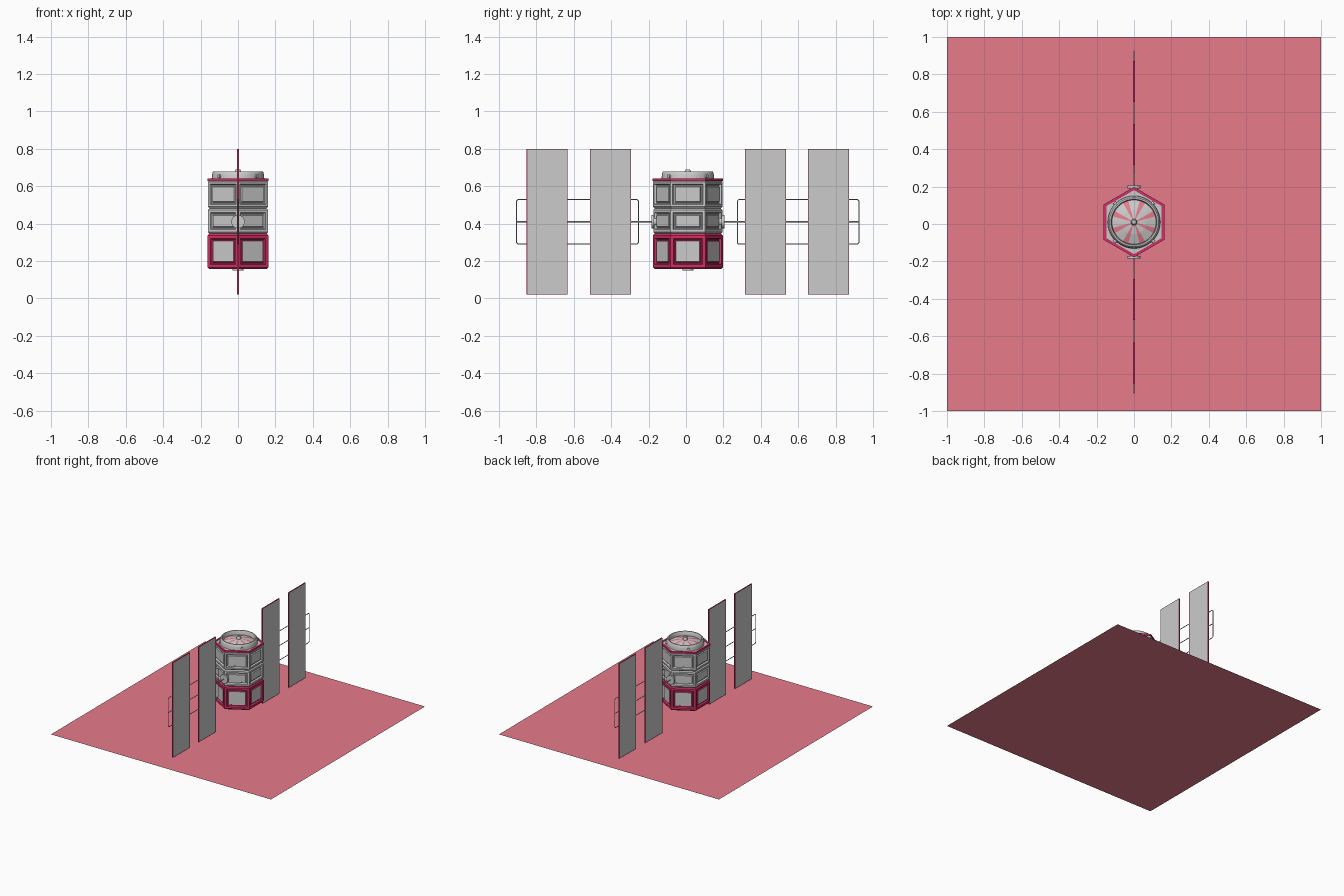
import bpy, bmesh, math
from mathutils import Matrix, Vector

if "Cube" in bpy.data.objects:
    bpy.data.objects.remove(bpy.data.objects["Cube"])

CY = 0.01    # body centre along y
ZA = 0.41    # height of the wing axle


def material(name, rgb):
    m = bpy.data.materials.new(name)
    m.diffuse_color = (*rgb, 1)
    m.use_nodes = True
    m.node_tree.nodes["Principled BSDF"].inputs["Base Color"].default_value = m.diffuse_color
    return m


GREY = material("grey", (0.8, 0.8, 0.8))
RED = material("crimson", (0.65, 0.03, 0.13))
PINK = material("rose", (0.8, 0.2, 0.26))


def finish(bm, name, mats=(), smooth=False):
    me = bpy.data.meshes.new(name)
    bm.to_mesh(me)
    bm.free()
    ob = bpy.data.objects.new(name, me)
    bpy.context.collection.objects.link(ob)
    for m in mats:
        me.materials.append(m)
    if smooth:
        bpy.ops.object.select_all(action='DESELECT')
        ob.select_set(True)
        bpy.context.view_layer.objects.active = ob
        bpy.ops.object.shade_smooth_by_angle(angle=math.radians(35))
    return ob


def lathe(profile, n, cap=True, closed=False):
    """Revolve (radius, z) points, listed from bottom to top on the outside."""
    bm = bmesh.new()
    rings = []
    for r, z in profile:
        angles = [math.pi / 2 + 2 * math.pi * k / n for k in range(n)]
        rings.append([bm.verts.new((r * math.cos(a), CY + r * math.sin(a), z)) for a in angles])
    pairs = list(zip(rings, rings[1:]))
    if closed:
        pairs.append((rings[-1], rings[0]))
    for a, b in pairs:
        for k in range(n):
            j = (k + 1) % n
            bm.faces.new((a[k], a[j], b[j], b[k]))
    if cap and not closed:
        bm.faces.new(rings[0][::-1])
        bm.faces.new(rings[-1])
    bm.normal_update()
    return bm


def tier(name, z0, z1, r, border, mats):
    """Hexagonal storey with a sunk groove and a raised panel on each side."""
    c = 0.009
    bm = lathe([(r - c, z0), (r, z0 + c), (r, z1 - c), (r - c, z1)], 6)
    sides = [f for f in bm.faces if abs(f.normal.z) < 0.01]
    for thickness, depth in ((border, 0), (0.005, -0.012), (0.006, 0), (0.004, 0.008)):
        bmesh.ops.inset_individual(bm, faces=sides, thickness=thickness,
                                   depth=depth, use_even_offset=True)
    for f in sides:
        f.material_index = 1
    return finish(bm, name, mats)


def cylinder(name, r, length, centre, direction, n=16):
    bm = bmesh.new()
    rot = Vector((0, 0, 1)).rotation_difference(Vector(direction)).to_matrix().to_4x4()
    bmesh.ops.create_cone(bm, cap_ends=True, segments=n, radius1=r, radius2=r,
                          depth=length, matrix=Matrix.Translation(centre) @ rot)
    return finish(bm, name, smooth=True)


def rod(name, points, radius, cyclic):
    cu = bpy.data.curves.new(name, 'CURVE')
    cu.dimensions = '3D'
    cu.bevel_depth = radius
    cu.bevel_resolution = 2
    cu.use_fill_caps = True
    sp = cu.splines.new('POLY')
    sp.points.add(len(points) - 1)
    for p, (y, z) in zip(sp.points, points):
        p.co = (0, y, z, 1)
    sp.use_cyclic_u = cyclic
    ob = bpy.data.objects.new(name, cu)
    bpy.context.collection.objects.link(ob)


# Square base sheet
bm = bmesh.new()
bmesh.ops.create_grid(bm, x_segments=1, y_segments=1, size=1)
finish(bm, "base_sheet", [PINK])

# Three hexagonal storeys
tier("lower_storey", 0.157, 0.346, 0.187, 0.016, [RED, GREY])
tier("middle_storey", 0.346, 0.482, 0.185, 0.014, [GREY, GREY])
tier("upper_storey", 0.482, 0.632, 0.186, 0.012, [GREY, GREY])

# Roof rim and lid
finish(lathe([(0.171, 0.628), (0.188, 0.628), (0.188, 0.641), (0.171, 0.641)], 6, closed=True),
       "roof_rim", [RED])
finish(lathe([(0.171, 0.630), (0.171, 0.637)], 6), "roof_lid")

# Round collar on the roof
finish(lathe([(0.141, 0.635), (0.139, 0.660), (0.135, 0.676), (0.131, 0.680),
              (0.123, 0.680), (0.118, 0.672), (0.118, 0.635)], 48, closed=True),
       "collar", smooth=True)

# Fan of alternating wedges inside the collar
bm = lathe([(0.119, 0.645), (0.065, 0.662), (0.012, 0.670)], 48, cap=False)
for f in bm.faces:
    c = f.calc_center_median()
    a = math.degrees(math.atan2(c.y - CY, c.x)) % 45
    f.material_index = 1 if 15 < a < 30 else 0
finish(bm, "fan_dish", [GREY, PINK])

# Finial above, foot disc below
finish(lathe([(0.017, 0.660), (0.017, 0.680), (0.011, 0.690)], 16), "finial", smooth=True)
cylinder("foot_disc", 0.03, 0.010, (0, CY, 0.154), (0, 0, 1), 24)

# Small bolts around the collar
for k in range(4):
    a = math.radians(45 + 90 * k)
    d = Vector((math.cos(a), math.sin(a), 0))
    cylinder(f"collar_bolt_{k + 1}", 0.010, 0.016, d * 0.141 + Vector((0, CY, 0.653)), d, 12)

# Wings on both sides: hub, axle, frame loop and two panels
for side, s in (("front", -1), ("back", 1)):
    cylinder(f"{side}_hub", 0.036, 0.014, (0, CY + s * 0.188, ZA), (0, s, 0), 16)
    cylinder(f"{side}_hub_core", 0.022, 0.04, (0, CY + s * 0.175, ZA), (0, s, 0), 16)
    rod(f"{side}_axle", [(CY + s * 0.17, ZA), (CY + s * 0.915, ZA)], 0.003, False)
    c = 0.008
    y0, y1, z0, z1 = 0.265, 0.915, 0.29, 0.53
    loop = [(y0 + c, z0), (y1 - c, z0), (y1, z0 + c), (y1, z1 - c),
            (y1 - c, z1), (y0 + c, z1), (y0, z1 - c), (y0, z0 + c)]
    rod(f"{side}_frame", [(CY + s * y, z) for y, z in loop], 0.003, True)
    for label, mid in (("inner", 0.414), ("outer", 0.752)):
        bm = bmesh.new()
        bmesh.ops.create_cube(bm, size=1, matrix=Matrix.Translation((0, CY + s * mid, ZA))
                              @ Matrix.Diagonal((0.009, 0.219, 0.78, 1)))
        bm.normal_update()
        faces = [f for f in bm.faces if abs(f.normal.x) > 0.9]
        bmesh.ops.inset_individual(bm, faces=faces, thickness=0.004)
        for f in faces:
            f.material_index = 1
        finish(bm, f"{side}_{label}_panel", [RED, GREY])
